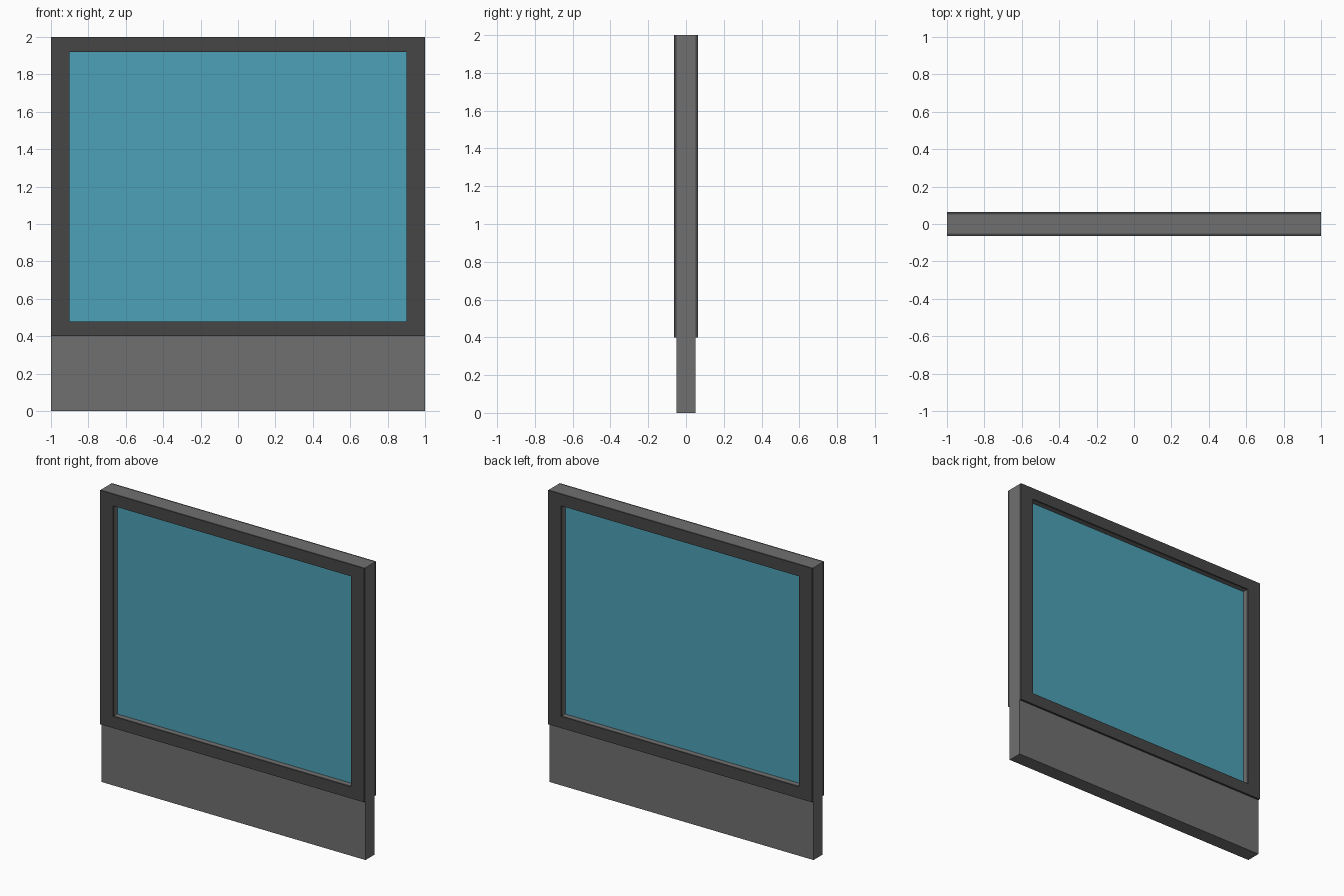
import bpy
import bmesh

if "Cube" in bpy.data.objects:
    bpy.data.objects.remove(bpy.data.objects["Cube"], do_unlink=True)


def material(name, rgb):
    mat = bpy.data.materials.new(name)
    mat.use_nodes = True
    mat.diffuse_color = (*rgb, 1)
    mat.node_tree.nodes["Principled BSDF"].inputs["Base Color"].default_value = (*rgb, 1)
    return mat


GREY = material("mid grey", (0.162, 0.162, 0.162))
DARK = material("dark grey", (0.061, 0.061, 0.061))
BLUE = material("blue glass", (0.074, 0.361, 0.479))

WIDTH, TOP, SILL = 1.0, 2.0, 0.4           # half width, height, foot of the frame
OPEN_X, OPEN_LOW, OPEN_HIGH = 0.9, 0.48, 1.92
WALL, TRIM, GLASS = 0.05, 0.064, 0.02      # half depths


def panel(name, mat, y0, y1, half_x, low, high, opening=False):
    """Upright slab from y0 to y1, optionally with the window opening."""
    def rect(bm, w, a, b):
        return [bm.verts.new((x, y0, z)) for x, z in ((-w, a), (w, a), (w, b), (-w, b))]

    bm = bmesh.new()
    outer = rect(bm, half_x, low, high)
    if opening:
        inner = rect(bm, OPEN_X, OPEN_LOW, OPEN_HIGH)
        for i in range(4):
            j = (i + 1) % 4
            bm.faces.new((outer[i], outer[j], inner[j], inner[i]))
    else:
        bm.faces.new(outer)
    # Keep the front sheet and extrude a copy to the back
    result = bmesh.ops.extrude_face_region(bm, geom=bm.faces[:], use_keep_orig=True)
    moved = [g for g in result["geom"] if isinstance(g, bmesh.types.BMVert)]
    bmesh.ops.translate(bm, verts=moved, vec=(0, y1 - y0, 0))
    bmesh.ops.recalc_face_normals(bm, faces=bm.faces[:])
    mesh = bpy.data.meshes.new(name)
    bm.to_mesh(mesh)
    bm.free()
    mesh.materials.append(mat)
    obj = bpy.data.objects.new(name, mesh)
    bpy.context.collection.objects.link(obj)
    return obj


# Wall with the window opening
panel("wall", GREY, -WALL, WALL, WIDTH, 0, TOP, opening=True)

# Raised trim on both sides
for side, sign in (("front", -1), ("back", 1)):
    panel(side + "_trim", DARK, sign * WALL, sign * TRIM, WIDTH, SILL, TOP, opening=True)

# Recessed pane
panel("glass_pane", BLUE, -GLASS, GLASS, OPEN_X, OPEN_LOW, OPEN_HIGH)
